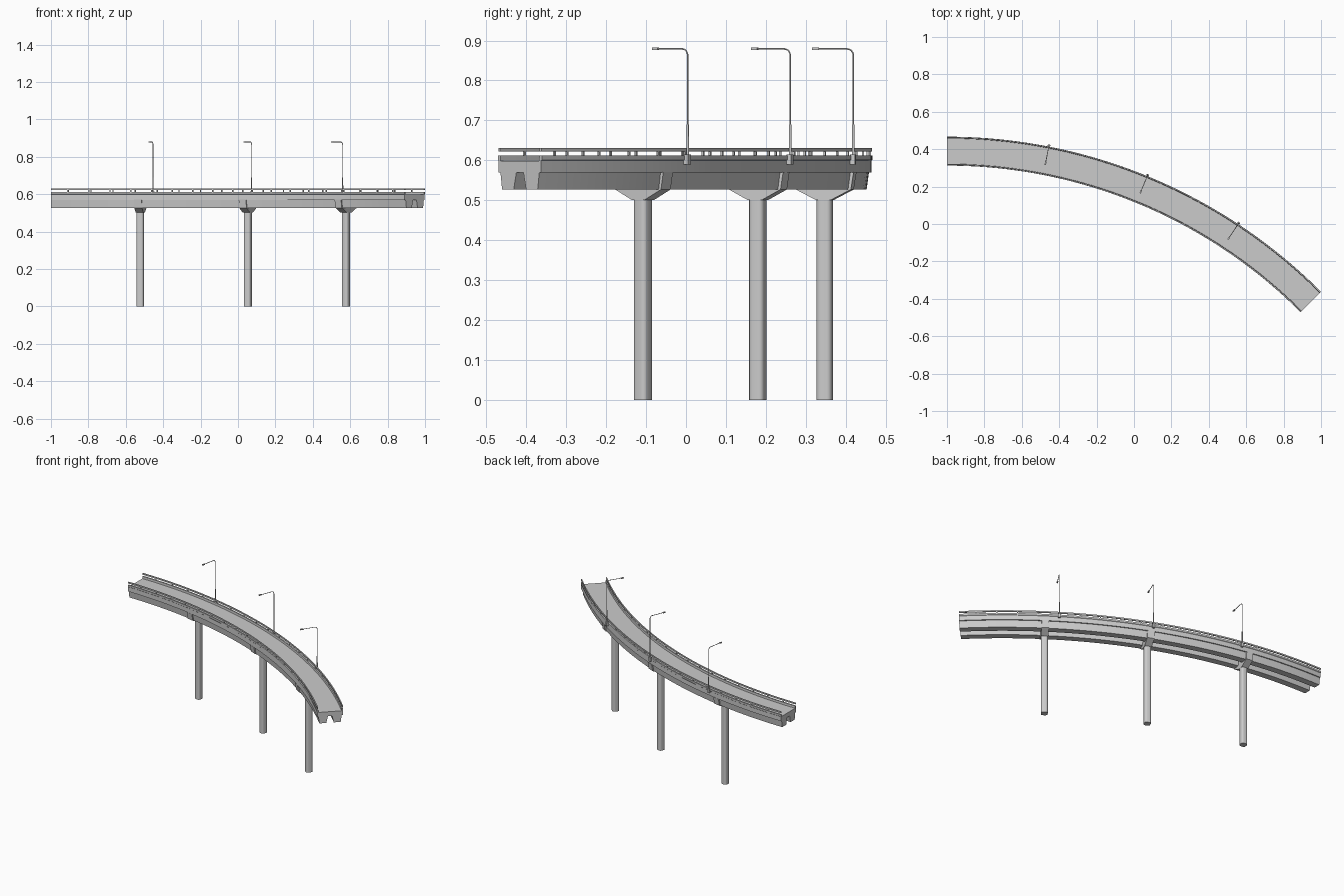
import bpy, bmesh, math
from mathutils import Matrix

if "Cube" in bpy.data.objects:
    bpy.data.objects.remove(bpy.data.objects["Cube"])

# Bridge plan: a 45 degree arc, tangent to x at its left end
R_OUT, WIDTH = 2.828, 0.155
R_MID = R_OUT - WIDTH / 2
CX, CY = -1.0, 0.467 - R_OUT
SWEEP, STEPS = 45.0, 40


def place(deg, r, z=0.0):
    """Frame on the arc: local x along the road, local y outward."""
    a = math.radians(deg)
    loc = Matrix.Translation((CX + r * math.sin(a), CY + r * math.cos(a), z))
    return loc @ Matrix.Rotation(-a, 4, 'Z')


def finish(name, bm, matrix=None, smooth=True):
    bmesh.ops.recalc_face_normals(bm, faces=bm.faces)
    me = bpy.data.meshes.new(name)
    bm.to_mesh(me)
    bm.free()
    ob = bpy.data.objects.new(name, me)
    bpy.context.collection.objects.link(ob)
    if matrix:
        ob.matrix_world = matrix
    if smooth:
        bpy.ops.object.select_all(action='DESELECT')
        ob.select_set(True)
        bpy.context.view_layer.objects.active = ob
        bpy.ops.object.shade_smooth_by_angle(angle=math.radians(30))
    return ob


def loft(bm, rings):
    rings = [[bm.verts.new(p) for p in ring] for ring in rings]
    n = len(rings[0])
    for a, b in zip(rings, rings[1:]):
        for i in range(n):
            bm.faces.new((a[i], a[(i + 1) % n], b[(i + 1) % n], b[i]))
    bm.faces.new(rings[0])
    bm.faces.new(rings[-1][::-1])


def sweep(name, profile):
    """Sweep a (offset from centreline, z) profile along the road arc."""
    bm = bmesh.new()
    rings = []
    for k in range(STEPS + 1):
        m = place(SWEEP * k / STEPS, R_MID)
        rings.append([m @ Matrix.Translation((0, o, z)).translation for o, z in profile])
    loft(bm, rings)
    return finish(name, bm)


def box(bm, matrix, size, centre=(0, 0, 0)):
    m = matrix @ Matrix.Translation(centre) @ Matrix.Diagonal((*size, 1))
    bmesh.ops.create_cube(bm, size=1, matrix=m)


def rounded_square(half, rad, z, seg=5):
    pts, c = [], half - rad
    for q, (sx, sy) in enumerate([(1, 1), (-1, 1), (-1, -1), (1, -1)]):
        for i in range(seg + 1):
            a = math.pi / 2 * (q + i / seg)
            pts.append((sx * c + rad * math.cos(a), sy * c + rad * math.sin(a), z))
    return pts


# Deck with low parapets
half_deck = [(0.0775, 0.612), (0.0775, 0.601), (0.0755, 0.599), (0.0755, 0.570)]
inner_lip = [(0.068, 0.598), (0.069, 0.612)]
right_side = inner_lip + half_deck
sweep("deck", right_side + [(-o, z) for o, z in reversed(right_side)])

# Twin girders and handrails on both sides
for side, tag in ((1, "outer"), (-1, "inner")):
    sweep(f"{tag}_girder", [(side * o, z) for o, z in
          ((0.012, 0.5715), (0.069, 0.5715), (0.063, 0.527), (0.022, 0.527))])
    sweep(f"{tag}_handrail", [(side * o, z) for o, z in
          ((0.070, 0.631), (0.0765, 0.631), (0.0765, 0.622), (0.070, 0.622))])
    bm = bmesh.new()
    for i in range(18):
        m = place(1.92 + 2.42 * i, R_MID + side * 0.0733)
        box(bm, m, (0.006, 0.005, 0.014), (0, 0, 0.617))
    finish(f"{tag}_rail_posts", bm, smooth=False)

# Piers with flared crossheads
for n, deg in enumerate((10, 22.5, 35), 1):
    m = place(deg, R_MID)
    bm = bmesh.new()
    loft(bm, [rounded_square(0.0195, 0.012, z) for z in (0.0, 0.503)])
    finish(f"pier_column_{n}", bm, m)
    bm = bmesh.new()
    right = [(0.020, 0.501), (0.070, 0.527), (0.077, 0.571)]
    outline = right + [(-o, z) for o, z in reversed(right)]
    loft(bm, [[(x, o, z) for o, z in outline] for x in (-0.021, 0.021)])
    finish(f"pier_crosshead_{n}", bm, m, smooth=False)

# Street lamps on the outer parapet
for n, deg in enumerate((11.1, 22.25, 33.4), 1):
    m = place(deg, 2.833)
    bm = bmesh.new()
    box(bm, m, (0.014, 0.013, 0.024), (0, -0.001, 0.602))
    finish(f"lamp_bracket_{n}", bm, smooth=False)
    bm = bmesh.new()
    bmesh.ops.create_cone(bm, cap_ends=True, segments=12, radius1=0.0034, radius2=0.0030,
                          depth=0.08, matrix=Matrix.Translation((0, 0, 0.65)))
    finish(f"lamp_sleeve_{n}", bm, m)

    bend = 0.016
    path = [(0, 0.68)] + [(-bend + bend * math.cos(a), 0.879 - bend + bend * math.sin(a))
                          for a in (math.pi / 12 * i for i in range(7))] + [(-0.095, 0.879)]
    cu = bpy.data.curves.new(f"lamp_pole_{n}", 'CURVE')
    cu.dimensions = '3D'
    cu.bevel_depth, cu.bevel_resolution, cu.use_fill_caps = 0.0019, 2, True
    sp = cu.splines.new('POLY')
    sp.points.add(len(path) - 1)
    for p, (y, z) in zip(sp.points, path):
        p.co = (0, y, z, 1)
    ob = bpy.data.objects.new(f"lamp_pole_{n}", cu)
    bpy.context.collection.objects.link(ob)
    ob.matrix_world = m
    bpy.ops.object.select_all(action='DESELECT')
    ob.select_set(True)
    bpy.context.view_layer.objects.active = ob
    bpy.ops.object.convert(target='MESH')

    bm = bmesh.new()
    box(bm, m, (0.008, 0.017, 0.006), (0, -0.0965, 0.879))
    finish(f"lamp_head_{n}", bm, smooth=False)
